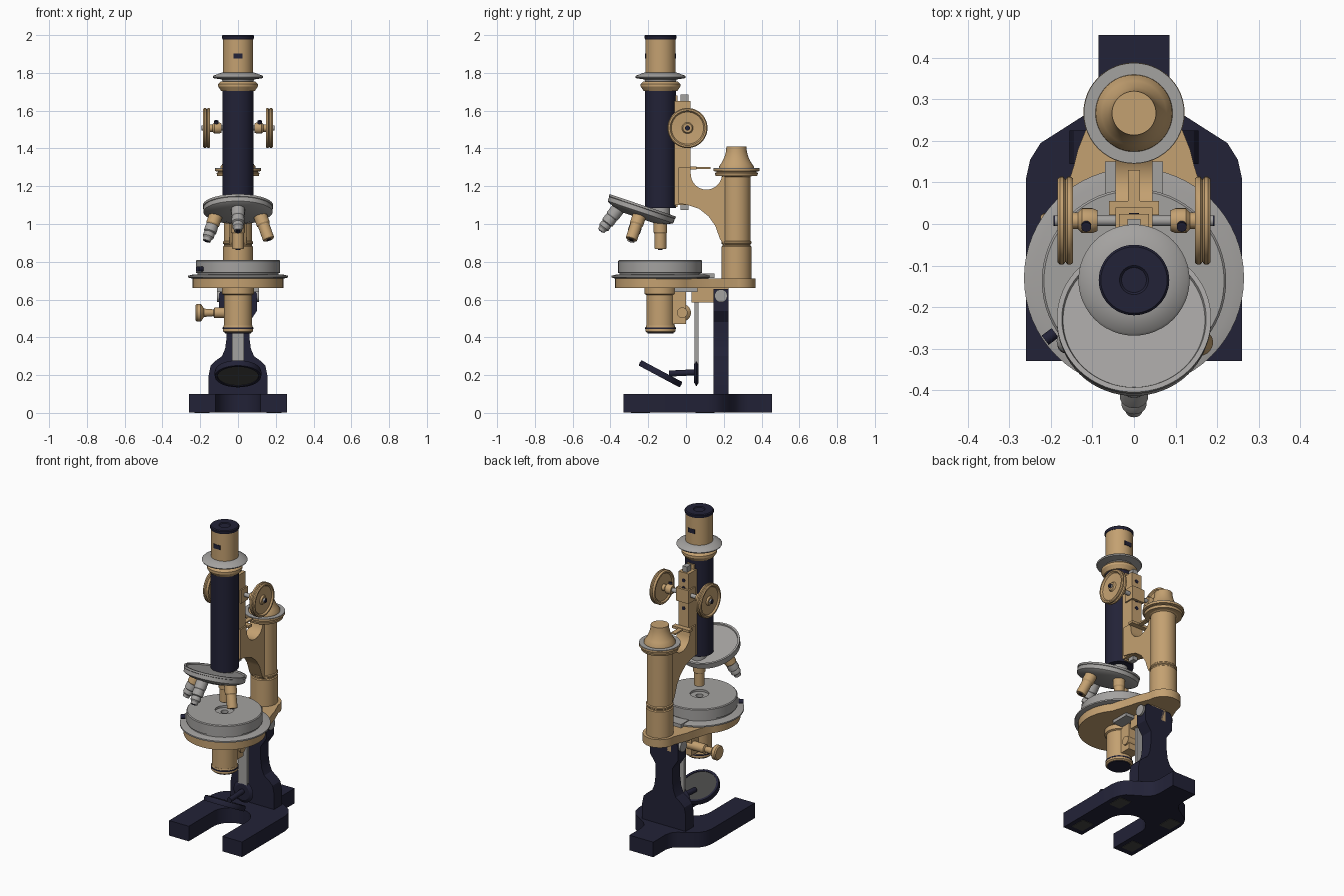
import bpy, bmesh, math
from mathutils import Vector


def material(name, rgb):
    m = bpy.data.materials.new(name)
    m.diffuse_color = (*rgb, 1)
    return m


BRASS = material("brass", (0.55, 0.355, 0.165))
STEEL = material("steel", (0.37, 0.36, 0.35))
NAVY = material("navy_enamel", (0.016, 0.016, 0.038))
GLASS = material("mirror_glass", (0.06, 0.06, 0.057))


def finish(name, bm, mat, smooth=True):
    bmesh.ops.recalc_face_normals(bm, faces=bm.faces)
    me = bpy.data.meshes.new(name)
    bm.to_mesh(me)
    bm.free()
    me.materials.append(mat)
    ob = bpy.data.objects.new(name, me)
    bpy.context.collection.objects.link(ob)
    if smooth:
        bpy.ops.object.select_all(action='DESELECT')
        ob.select_set(True)
        bpy.context.view_layer.objects.active = ob
        bpy.ops.object.shade_smooth_by_angle(angle=math.radians(30))
    return ob


def lathe(name, profile, mat, loc, axis=(0, 0, 1), n=48):
    """Revolve (radius, height) points about an axis through loc."""
    bm = bmesh.new()
    q = Vector(axis).to_track_quat('Z', 'Y')
    rings = []
    for r, h in profile:
        pts = 1 if r == 0 else n
        rings.append([bm.verts.new(Vector(loc) + q @ Vector((
            r * math.cos(math.tau * i / n), r * math.sin(math.tau * i / n), h)))
            for i in range(pts)])
    for a, b in zip(rings, rings[1:]):
        for i in range(n):
            j = (i + 1) % n
            f = [a[i % len(a)], a[j % len(a)], b[j % len(b)], b[i % len(b)]]
            f = list(dict.fromkeys(f))
            if len(f) > 2:
                bm.faces.new(f)
    return finish(name, bm, mat)


def rod(name, r, h0, h1, mat, loc, axis=(0, 0, 1), n=32):
    return lathe(name, [(0, h0), (r, h0), (r, h1), (0, h1)], mat, loc, axis, n)


def prism(name, pts, lo, hi, mat, plane="xy"):
    """Extrude a 2D outline between lo and hi along the remaining axis."""
    place = {"xy": lambda a, b, c: (a, b, c), "xz": lambda a, b, c: (a, c, b),
             "yz": lambda a, b, c: (c, a, b)}[plane]
    bm = bmesh.new()
    face = bm.faces.new([bm.verts.new(place(a, b, lo)) for a, b in pts])
    out = bmesh.ops.extrude_face_region(bm, geom=[face])
    move = Vector(place(0, 0, hi - lo))
    bmesh.ops.translate(bm, vec=move, verts=[v for v in out["geom"] if isinstance(v, bmesh.types.BMVert)])
    return finish(name, bm, mat)


def box(name, x0, x1, y0, y1, z0, z1, mat):
    return prism(name, [(x0, y0), (x1, y0), (x1, y1), (x0, y1)], z0, z1, mat)


def mirrored(half):
    return half + [(-x, y) for x, y in reversed(half) if abs(x) > 1e-6]


def arc(cx, cy, r, a0, a1, n=16):
    return [(cx + r * math.cos(math.radians(a0 + (a1 - a0) * i / n)),
             cy + r * math.sin(math.radians(a0 + (a1 - a0) * i / n))) for i in range(n + 1)]


TY = -0.135   # optical axis
CY = 0.267    # rear column axis

# Horseshoe base with pads underneath
base = [(0, 0.04)] + arc(0, -0.08, 0.12, 90, 0)[1:] + [
    (0.12, -0.33), (0.26, -0.33), (0.26, 0.11), (0.25, 0.155), (0.225, 0.195), (0.17, 0.23),
    (0.12, 0.262), (0.095, 0.29), (0.085, 0.33), (0.085, 0.455)]
prism("horseshoe_base", mirrored(base), 0.003, 0.1, NAVY)
for s in (-1, 1):
    for y in (-0.24, 0.1):
        box("base_pad", s * 0.19 - 0.04, s * 0.19 + 0.04, y - 0.05, y + 0.05, 0, 0.006, GLASS)

# Pillar and tilting hinge
pillar = [(0.155, 0.095), (0.155, 0.2), (0.145, 0.25), (0.12, 0.275), (0.085, 0.3), (0.068, 0.34),
          (0.06, 0.4), (0.06, 0.48), (0.1, 0.54), (0.1, 0.63), (0.085, 0.655)]
prism("pillar", mirrored(pillar), 0.145, 0.225, NAVY, "xz")
rod("hinge_pin", 0.034, -0.112, 0.112, STEEL, (0, 0.185, 0.62), (1, 0, 0))
box("hinge_block", -0.05, 0.05, 0.03, 0.225, 0.585, 0.67, BRASS)

# Mirror on its rail
box("mirror_rail", -0.032, 0.032, 0.045, 0.066, 0.26, 0.67, STEEL)
lathe("mirror_bracket", [(0, -0.012), (0.05, -0.012), (0.07, 0), (0.05, 0.012), (0, 0.012)],
      NAVY, (0, 0.055, 0.21), (0, 1, 0))
rod("mirror_arm", 0.016, 0, 0.14, NAVY, (0, 0.05, 0.215), (0, -1, -0.05))
tilt = Vector((0, 0.47, 0.88)).normalized()
mc = Vector((0, -0.135, 0.207))
lathe("mirror_frame", [(0.108, -0.016), (0.122, -0.016), (0.125, 0), (0.122, 0.016), (0.108, 0.016),
                       (0.108, -0.016)], NAVY, mc, tilt)
rod("mirror_disc", 0.11, -0.012, 0.012, GLASS, mc, tilt, 48)

# Stage plate, turntable and drum
plate = [(0, -0.375)] + arc(0, TY, 0.24, -90, 40, 24)[1:] + [(0.145, 0.14), (0.135, 0.18)] + \
    arc(0, CY, 0.1, 0, 90, 12)
prism("stage_plate", mirrored(plate), 0.66, 0.712, BRASS)
lathe("stage_turntable", [(0, 0.71), (0.24, 0.71), (0.265, 0.717), (0.265, 0.726), (0.24, 0.732), (0, 0.732)],
      STEEL, (0, -0.13, 0), n=64)
lathe("stage_drum", [(0, 0.73), (0.215, 0.73), (0.215, 0.74), (0.222, 0.742), (0.222, 0.805), (0.217, 0.81),
                     (0.055, 0.81), (0.055, 0.797), (0.022, 0.797), (0.022, 0.75), (0, 0.75)],
      STEEL, (0, -0.137, 0), n=64)
box("stage_stop", -0.07, 0.07, 0.07, 0.15, 0.715, 0.737, STEEL)
rod("stage_screw", 0.014, 0, 0.03, NAVY, (-0.19, -0.262, 0.762), (-0.8, -0.6, 0), 16)

# Condenser below the stage
lathe("condenser", [(0, 0.46), (0.075, 0.46), (0.075, 0.625), (0.085, 0.63), (0.085, 0.665), (0, 0.665)],
      BRASS, (0, TY, 0))
lathe("condenser_ring", [(0, 0.425), (0.072, 0.425), (0.08, 0.432), (0.08, 0.446), (0.076, 0.462), (0, 0.462)],
      BRASS, (0, TY, 0))
rod("condenser_seam", 0.081, 0.444, 0.452, NAVY, (0, TY, 0), n=48)
rod("condenser_lens", 0.068, 0.421, 0.428, NAVY, (0, TY, 0))
box("condenser_clamp", -0.04, 0.04, -0.08, 0.0, 0.47, 0.64, BRASS)
box("condenser_bridge", -0.11, 0.11, -0.06, 0.06, 0.64, 0.662, STEEL)
lathe("condenser_knob", [(0, -0.225), (0.04, -0.225), (0.046, -0.218), (0.046, -0.198), (0.038, -0.19),
                         (0.022, -0.18), (0.018, -0.13), (0.028, -0.125), (0.028, 0.05), (0, 0.05)],
      BRASS, (0, -0.02, 0.53), (1, 0, 0), 32)

# Rear column, collar and bell top
lathe("column", [(0, 0.7), (0.08, 0.7), (0.08, 0.88), (0.074, 0.885), (0.074, 0.892), (0.08, 0.897),
                 (0.08, 0.905), (0.075, 0.91), (0.075, 1.25), (0.09, 1.258), (0, 1.258)], BRASS, (0, CY, 0))
lathe("column_collar", [(0, 1.255), (0.11, 1.255), (0.114, 1.27), (0.105, 1.274), (0.105, 1.278), (0.122, 1.28),
                        (0.122, 1.292), (0, 1.292)], BRASS, (0, CY, 0))
lathe("collar_lip", [(0, 1.29), (0.121, 1.29), (0.121, 1.296), (0, 1.296)], STEEL, (0, CY, 0))
lathe("column_bell", [(0.093, 1.295), (0.092, 1.305), (0.078, 1.325), (0.063, 1.355), (0.055, 1.385),
                      (0.053, 1.41), (0, 1.41)], BRASS, (0, CY, 0))

# Curved arm between column and tube
arm = [(-0.04, 1.11), (0.01, 1.10), (0.07, 1.08), (0.12, 1.04), (0.155, 0.99), (0.18, 0.92), (0.2, 0.89),
       (0.26, 0.89), (0.26, 1.255), (0.2, 1.255)] + arc(0.108, 1.265, 0.083, -10, -170, 14) + \
      [(0.022, 1.3), (-0.04, 1.3)]
prism("arm", arm, -0.045, 0.045, BRASS, "yz")

# Focusing slide, rack and lever
box("focus_slide", -0.036, 0.036, -0.075, 0.024, 1.1, 1.65, BRASS)
box("focus_rack", -0.016, 0.016, -0.03, 0.012, 1.075, 1.685, STEEL)
box("tube_rail", -0.025, 0.025, -0.075, -0.045, 1.09, 1.68, BRASS)
box("lever_bar", -0.06, 0.06, 0.022, 0.055, 1.288, 1.304, BRASS)
box("lever_stem", -0.015, 0.015, 0.05, 0.13, 1.291, 1.301, BRASS)
for z in (1.42, 1.47, 1.55, 1.6):
    rod("slide_screw", 0.012, 0, 0.004, NAVY, (0, 0.022, z), (0, 1, 0), 16)

# Paired focus knobs on an axle
FOCUS = (0, 0.008, 1.508)
rod("focus_axle", 0.013, -0.19, 0.19, STEEL, FOCUS, (1, 0, 0))
box("pinion_housing", -0.045, 0.045, -0.03, 0.04, 1.465, 1.55, BRASS)
for s in (-1, 1):
    lathe("focus_knob", [(0, 0.088), (0.025, 0.088), (0.03, 0.1), (0.03, 0.125), (0.02, 0.135), (0.02, 0.155),
                         (0.085, 0.155), (0.092, 0.147), (0.102, 0.147), (0.106, 0.153), (0.106, 0.16),
                         (0.099, 0.165), (0.106, 0.17), (0.106, 0.178), (0.101, 0.184), (0.092, 0.184),
                         (0.085, 0.174), (0.03, 0.17), (0.024, 0.18), (0, 0.18)], BRASS, FOCUS, (s, 0, 0))
    rod("axle_cap", 0.013, 0.185, 0.194, NAVY, FOCUS, (s, 0, 0), 16)
    rod("hub_screw", 0.012, 0.02, 0.04, NAVY, (s * 0.115, 0.004, 1.508), (0, -0.3, 1), 16)

# Main tube, flange and eyepiece
rod("tube", 0.083, 1.085, 1.712, NAVY, (0, TY, 0), n=48)
lathe("tube_collar", [(0, 1.705), (0.09, 1.705), (0.105, 1.728), (0.105, 1.742), (0.092, 1.755), (0, 1.755)],
      BRASS, (0, TY, 0))
lathe("tube_flange", [(0, 1.745), (0.08, 1.745), (0.085, 1.765), (0.13, 1.772), (0.134, 1.779), (0.128, 1.786),
                      (0.085, 1.802), (0, 1.802)], STEEL, (0, TY, 0))
rod("eyepiece_tube", 0.08, 1.795, 1.982, BRASS, (0, TY, 0), n=48)
lathe("eyepiece_cap", [(0, 1.978), (0.082, 1.978), (0.085, 1.984), (0.085, 1.995), (0.08, 2.0), (0.035, 2.0),
                       (0.03, 1.995), (0, 1.995)], NAVY, (0, TY, 0))
for s in (-1, 1):
    y = TY + s * 0.078
    box("eyepiece_plate", -0.024, 0.024, y - 0.004, y + 0.004, 1.875, 1.902, NAVY)

# Tilted revolving nosepiece
up = Vector((0, 0.32, 0.947)).normalized()
back = Vector((0, 0.947, -0.32)).normalized()
nose = Vector((0, -0.235, 1.08))
lathe("nosepiece", [(0, -0.05), (0.09, -0.05), (0.15, -0.035), (0.178, -0.022), (0.183, -0.018), (0.183, 0.006),
                    (0.186, 0.008), (0.186, 0.02), (0.174, 0.02), (0.171, 0.012), (0, 0.012)], STEEL, nose, up, 64)
rod("tube_adapter", 0.05, 1.02, 1.09, STEEL, (0, TY, 0))

# Four objectives splayed around the nosepiece
STEP = [(0, 0.01), (0.036, 0.01), (0.036, 0.09), (0.031, 0.098)]
TIPS = {"plain": [(0.031, 0.175), (0.028, 0.18), (0, 0.18)],
        "ridged": [(0.034, 0.11), (0.034, 0.135), (0.027, 0.14), (0.03, 0.15), (0.03, 0.165), (0.022, 0.175),
                   (0.02, 0.19), (0, 0.19)]}
for a, tip, mat in ((0, "plain", BRASS), (90, "plain", BRASS), (180, "ridged", STEEL), (270, "ridged", STEEL)):
    side = back * math.cos(math.radians(a)) + Vector((1, 0, 0)) * math.sin(math.radians(a))
    aim = side * 0.32 - up * 0.947
    lathe("objective_mount", STEP + [(0, 0.098)], BRASS if a != 180 else STEEL, nose + side * 0.105, aim, 32)
    lathe("objective_tip", [(0, 0.09), (0.031, 0.09)] + TIPS[tip], mat, nose + side * 0.105, aim, 32)
    rod("objective_lens", 0.012, 0.17, 0.183 if tip == "plain" else 0.193, NAVY, nose + side * 0.105, aim, 16)
